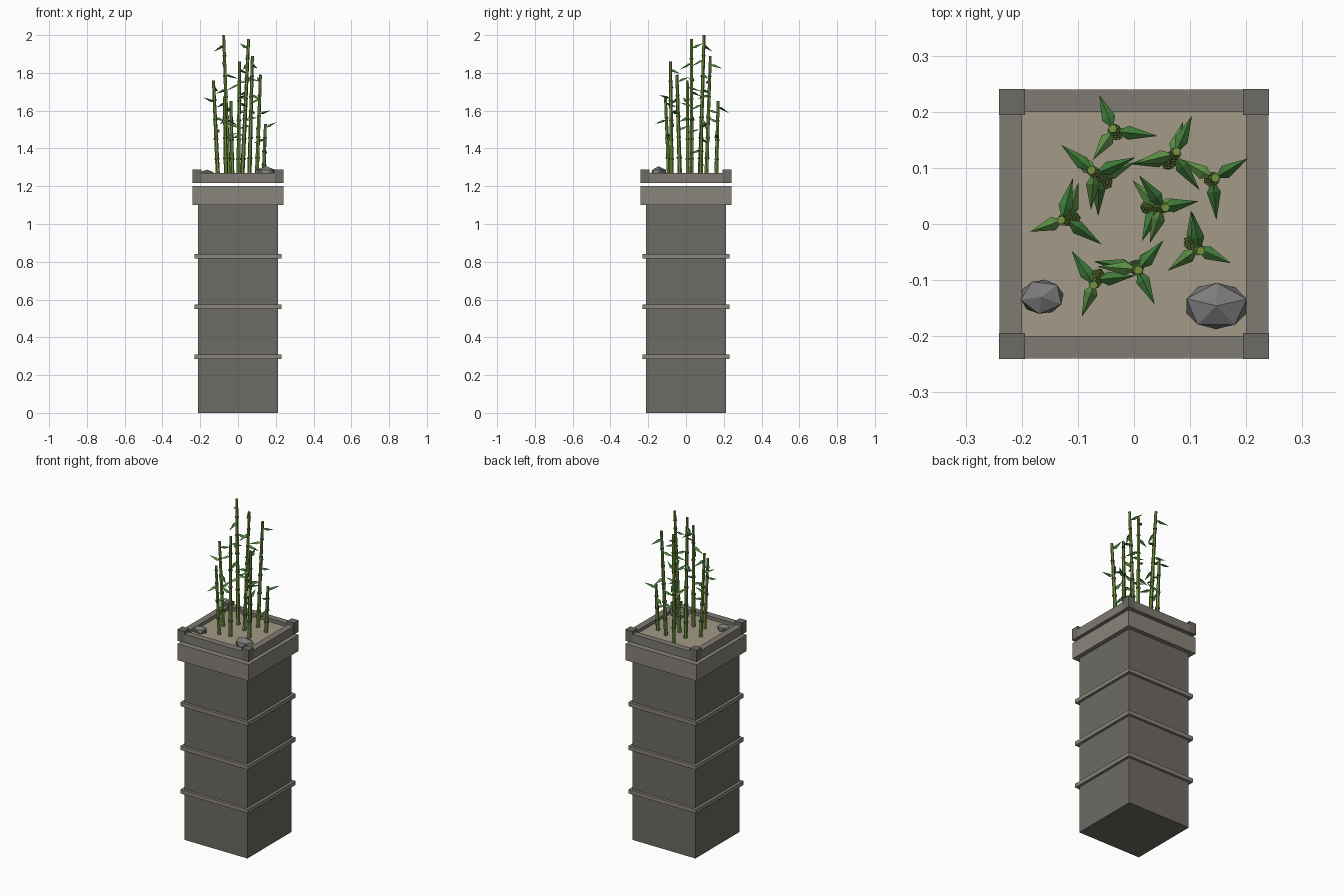
import bpy, bmesh, math, random
from mathutils import Vector, Matrix

if "Cube" in bpy.data.objects:
    bpy.data.objects.remove(bpy.data.objects["Cube"])

random.seed(4)


def material(name, rgb):
    m = bpy.data.materials.new(name)
    m.diffuse_color = (*rgb, 1)
    m.use_nodes = True
    m.node_tree.nodes["Principled BSDF"].inputs["Base Color"].default_value = m.diffuse_color
    return m


DARK = material("dark_stone", (0.155, 0.145, 0.125))
PALE = material("pale_stone", (0.25, 0.232, 0.2))
RIM = material("rim_stone", (0.21, 0.195, 0.17))
SAND = material("sand", (0.37, 0.32, 0.24))
ROCK = material("rock", (0.2, 0.2, 0.2))
CANE = material("cane_green", (0.17, 0.29, 0.05))
NODE = material("node_green", (0.08, 0.13, 0.03))
LEAF = material("leaf_green", (0.05, 0.2, 0.04))
LEAF2 = material("light_leaf_green", (0.11, 0.28, 0.06))


def finish(bm, name, mats):
    me = bpy.data.meshes.new(name)
    bm.to_mesh(me)
    bm.free()
    for m in mats:
        me.materials.append(m)
    ob = bpy.data.objects.new(name, me)
    bpy.context.collection.objects.link(ob)
    return ob


def box(name, x0, x1, y0, y1, z0, z1, mat):
    bm = bmesh.new()
    mx = (Matrix.Translation(((x0 + x1) / 2, (y0 + y1) / 2, (z0 + z1) / 2))
          @ Matrix.Diagonal((x1 - x0, y1 - y0, z1 - z0, 1)))
    bmesh.ops.create_cube(bm, size=1, matrix=mx)
    return finish(bm, name, [mat])


def square(name, r, z0, z1, mat):
    return box(name, -r, r, -r, r, z0, z1, mat)


# Pedestal: column, raised bands and cap
square("column", 0.213, 0, 1.1, DARK)
for i, z in enumerate((0.297, 0.563, 0.83)):
    square(f"band_{i + 1}", 0.229, z - 0.012, z + 0.012, PALE)
square("cap", 0.24, 1.1, 1.2, PALE)

# Tray floating just above the cap: sand bed, four rim walls, corner blocks
Z0, ZR, ZS = 1.218, 1.27, 1.25
square("sand_bed", 0.202, Z0, ZS, SAND)
for s, a in ((-1, "front"), (1, "back")):
    lo, hi = sorted((s * 0.2, s * 0.24))
    box(f"rim_{a}", -0.24, 0.24, lo, hi, Z0, ZR, RIM)
for s, a in ((-1, "left"), (1, "right")):
    lo, hi = sorted((s * 0.2, s * 0.24))
    box(f"rim_{a}", lo, hi, -0.2, 0.2, Z0, ZR, RIM)
for sx in (-1, 1):
    for sy in (-1, 1):
        x, y = sx * 0.2175, sy * 0.2175
        box("corner_block", x - 0.0235, x + 0.0235, y - 0.0235, y + 0.0235,
            Z0, 1.288, DARK)


# Faceted rocks resting in the sand
def rock(name, x, y, z, rx, ry, rz, turn):
    bm = bmesh.new()
    bmesh.ops.create_icosphere(bm, subdivisions=1, radius=1)
    bm.transform(Matrix.Translation((x, y, z)) @ Matrix.Diagonal((rx, ry, rz, 1))
                 @ Matrix.Rotation(turn, 4, 'Z'))
    finish(bm, name, [ROCK])


rock("large_rock", 0.147, -0.146, 1.27, 0.063, 0.046, 0.036, 0.3)
rock("small_rock", -0.164, -0.13, 1.263, 0.043, 0.034, 0.025, 0.8)


def frustum(bm, a, b, r0, r1, mat, sides=6):
    d = b - a
    mx = (Matrix.Translation((a + b) / 2)
          @ d.to_track_quat('Z', 'Y').to_matrix().to_4x4())
    vs = bmesh.ops.create_cone(bm, cap_ends=True, segments=sides, radius1=r0,
                               radius2=r1, depth=d.length, matrix=mx)["verts"]
    for f in {f for v in vs for f in v.link_faces}:
        f.material_index = mat


def leaf(bm, p, ang, length, rise, width, mat):
    # Folded pointed blade with a raised central ridge
    out = Vector((math.cos(ang), math.sin(ang), 0))
    side = Vector((-out.y, out.x, 0)) * width
    tip = p + out * length + Vector((0, 0, rise))
    mid = p.lerp(tip, 0.32)
    up = Vector((0, 0, 0.008))
    b, l, r, m, t = [bm.verts.new(c) for c in
                     (p, mid + side - up * 0.5, mid - side - up * 0.5, mid + up, tip)]
    for f in ((b, m, l), (b, r, m), (m, t, l), (m, r, t)):
        bm.faces.new(f).material_index = mat


# Bamboo canes: base x, y, top x, y, z, first leaf angle
CANES = [
    (-0.030, 0.160, -0.038, 0.170, 1.65, 115),
    (0.060, 0.107, 0.076, 0.129, 1.89, 70),
    (-0.049, 0.073, -0.076, 0.096, 2.00, 145),
    (0.135, 0.078, 0.145, 0.082, 1.53, 35),
    (0.022, 0.030, 0.056, 0.029, 1.98, 132),
    (-0.106, 0.010, -0.130, 0.007, 1.76, 80),
    (0.099, -0.032, 0.119, -0.048, 1.79, 98),
    (0.002, -0.076, 0.008, -0.082, 1.86, 50),
    (-0.063, -0.090, -0.072, -0.109, 1.67, 123),
]
for i, (bx, by, tx, ty, tz, ang) in enumerate(CANES):
    bm = bmesh.new()
    a, b = Vector((bx, by, ZS - 0.01)), Vector((tx, ty, tz))
    n = max(4, round((tz - ZS) / 0.105))
    radius = lambda t: 0.0115 - 0.0035 * t
    axis = (b - a).normalized()
    for k in range(n):
        t0, t1 = k / n, (k + 1) / n
        p0, p1 = a.lerp(b, t0), a.lerp(b, t1)
        frustum(bm, p0, p1, radius(t0), radius(t1), 0)
        if k:
            r = radius(t0) * 1.3
            frustum(bm, p0 - axis * 0.004, p0 + axis * 0.004, r, r, 1)
    finish(bm, f"bamboo_cane_{i + 1}", [CANE, NODE])

    bm = bmesh.new()
    count = max(3, n - 1)
    for k in range(count):
        t = 0.93 - 0.62 * k / count
        leaf(bm, a.lerp(b, t), math.radians(ang + 120 * k + random.uniform(-6, 6)),
             random.uniform(0.064, 0.078), random.choice((0.028, 0.02, -0.022, -0.035)),
             0.0125, k % 2)
    finish(bm, f"bamboo_leaves_{i + 1}", [LEAF, LEAF2])
